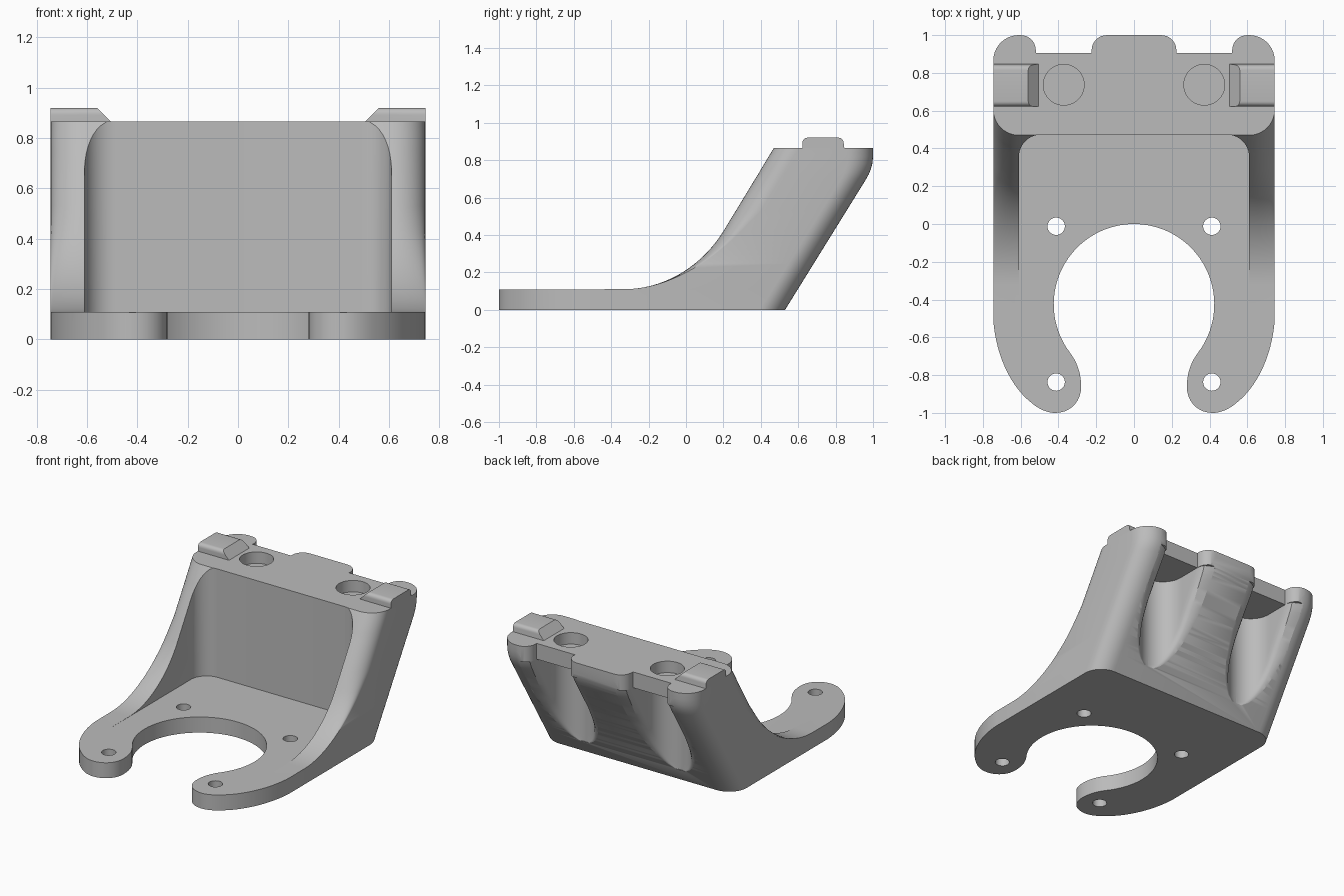
import bpy, bmesh, math
from mathutils import Vector
from mathutils.geometry import interpolate_bezier

if "Cube" in bpy.data.objects:
    bpy.data.objects.remove(bpy.data.objects["Cube"])

grey = bpy.data.materials.new("plain grey")
grey.use_nodes = True
grey.diffuse_color = (0.5, 0.5, 0.5, 1)
grey.node_tree.nodes["Principled BSDF"].inputs["Base Color"].default_value = (0.5, 0.5, 0.5, 1)

HALF = 0.745      # half width of the bracket
CORNER = 0.135    # outer corner radius
TOP = 0.865       # height of the mounting face


def loft(name, rings):
    """Solid skinned through closed rings of equal point count."""
    bm = bmesh.new()
    loops = [[bm.verts.new(p) for p in ring] for ring in rings]
    n = len(loops[0])
    for a, b in zip(loops, loops[1:]):
        for i in range(n):
            j = (i + 1) % n
            bm.faces.new((a[i], a[j], b[j], b[i]))
    bm.faces.new(loops[0][::-1])
    bm.faces.new(loops[-1])
    bmesh.ops.recalc_face_normals(bm, faces=bm.faces)
    mesh = bpy.data.meshes.new(name)
    bm.to_mesh(mesh)
    bm.free()
    mesh.materials.append(grey)
    ob = bpy.data.objects.new(name, mesh)
    bpy.context.collection.objects.link(ob)
    return ob


def prism(name, outline, z0, z1):
    return loft(name, [[(x, y, z) for x, y in outline] for z in (z0, z1)])


def circle(cx, cy, r, n=40):
    return [(cx + r * math.cos(math.tau * i / n), cy + r * math.sin(math.tau * i / n))
            for i in range(n)]


def bezier(*pts, n=10):
    a, h1, h2, b = (Vector(p) for p in pts)
    return [(p.x, p.y) for p in interpolate_bezier(a, h1, h2, b, n)]


def mirrored(half):
    """Close a half outline with its mirror image across x = 0."""
    return half + [(-x, y) for x, y in reversed(half) if abs(x) > 1e-5]


def combine(target, cutter, operation="DIFFERENCE"):
    cutter.hide_render = True
    mod = target.modifiers.new("cut", "BOOLEAN")
    mod.operation = operation
    mod.solver = "EXACT"
    mod.object = cutter
    bpy.context.view_layer.objects.active = target
    bpy.ops.object.modifier_apply(modifier=mod.name)
    bpy.data.objects.remove(cutter)


def smooth(ob):
    bpy.ops.object.select_all(action="DESELECT")
    ob.select_set(True)
    bpy.context.view_layer.objects.active = ob
    bpy.ops.object.shade_smooth_by_angle(angle=math.radians(30))


def back_y(z):
    """Leaning rear face that eases into a short upright band."""
    y = 0.53 + 0.62 * z
    t = min(max((z - 0.7) / 0.12, 0), 1)
    return y if z < 0.7 else 0.964 + 0.036 * (1 - (1 - t) ** 2)


def body_ring(z, front):
    """Horizontal section with rounded front and rear corners."""
    lean = CORNER * min(max((z - 0.11) / 0.42, 0), 1) ** 1.2
    back = back_y(z)
    half = []
    steps = [math.pi / 2 * i / 10 for i in range(11)]
    for a in steps:
        half.append((HALF - CORNER * (1 - math.sin(a)), front + lean * (1 - math.cos(a))))
    for a in steps:
        half.append((HALF - CORNER * (1 - math.cos(a)), back - CORNER * (1 - math.sin(a))))
    return [(x, y, z) for x, y in mirrored(half)]


# Leaning body on a flat foot, with a swept front edge
sweep = bezier((-0.33, 0.11), (-0.12, 0.11), (0.081, 0.228), (0.2, 0.42), n=18)
sweep += [(0.233, 0.475), (0.267, 0.53), (0.37, 0.7), (0.386, 0.725), (0.4, 0.75),
          (0.418, 0.78), (0.442, 0.82), (0.47, TOP)]
rings = [body_ring(0, -1.2), body_ring(0.107, -1.2)]
rings += [body_ring(z, y) for y, z in sweep]
bracket = loft("bracket_body", rings)

# Horseshoe outline of the foot
horn = [(0.9, 1.2), (0.9, -0.45)]
horn += bezier((0.747, -0.45), (0.747, -0.66), (0.665, -0.85), (0.545, -0.945), n=16)
horn += bezier((0.545, -0.945), (0.505, -0.98), (0.46, -1), (0.418, -1))[1:]
horn += bezier((0.418, -1), (0.335, -1), (0.28, -0.94), (0.28, -0.862))[1:]
horn += bezier((0.28, -0.862), (0.28, -0.79), (0.3, -0.733), (0.34, -0.68))[1:]
for i in range(1, 31):
    a = math.radians(-36.9 + 126.9 * i / 30)
    horn.append((0.425 * math.cos(a), -0.425 + 0.425 * math.sin(a)))
combine(bracket, prism("foot_outline", mirrored(horn), -0.1, 1.1), "INTERSECT")

# Front pocket with rounded inner corners
pocket = [(0.61, -1.3)]
for i in range(11):
    a = math.pi / 2 * i / 10
    pocket.append((0.49 + 0.12 * math.cos(a), 0.354 + 0.12 * math.sin(a)))
combine(bracket, prism("pocket_cutter", mirrored(pocket), 0.109, 1.1))


def groove_ring(cx, z, start, back, lip):
    """Slot section open to the rear, with rounded lips at its mouth."""
    half = []
    for i in range(25):
        t = i / 24
        y = start + (back - start) * (t * t if start < 0.7 else t)
        w = 0.148
        if y < 0.735:
            w = math.sqrt(max(w * w - (0.735 - y) ** 2, 0.00001))
        d = min(max(y - (back - lip), 0), lip)
        half.append((w + lip - math.sqrt(lip * lip - d * d), y))
    half.append((half[-1][0], back + 0.3))
    return [(cx + x, y, z) for x, y in mirrored(half)]


for side in (-1, 1):
    cx = side * 0.372
    # Rear channel below the mounting plate
    section = []
    for i in range(25):
        z = 0.1 + 0.655 * i / 24
        b = back_y(z)
        section.append(groove_ring(cx, z, 0.587, b, 0.08 * min((b - 0.587) / 0.23, 1)))
    combine(bracket, loft("channel_cutter", section))
    # Notch in the plate edge
    notch = [groove_ring(cx, z, 0.905, 1.0, 0.08) for z in (0.74, 1.0)]
    combine(bracket, loft("notch_cutter", notch))
    # Round recess in the top
    combine(bracket, prism("recess_cutter", circle(cx, 0.737, 0.108), 0.785, 1.0))
    # Screw holes in the foot
    for y in (-0.012, -0.837):
        combine(bracket, prism("hole_cutter", circle(side * 0.412, y, 0.046, 28), -0.1, 0.3))

    # Raised locating tab with a slanted inner end
    profile = [(0.622, TOP - 0.004)]
    profile += bezier((0.622, 0.892), (0.622, 0.908), (0.634, 0.92), (0.65, 0.92), n=7)
    profile += bezier((0.815, 0.92), (0.831, 0.92), (0.843, 0.908), (0.843, 0.892), n=7)
    profile.append((0.847, TOP - 0.004))
    inner = [(side * (0.505 + z - TOP), y, z) for y, z in profile]
    outer = [(side * HALF, y, z) for y, z in profile]
    smooth(loft("left_tab" if side > 0 else "right_tab", [inner, outer]))

smooth(bracket)
